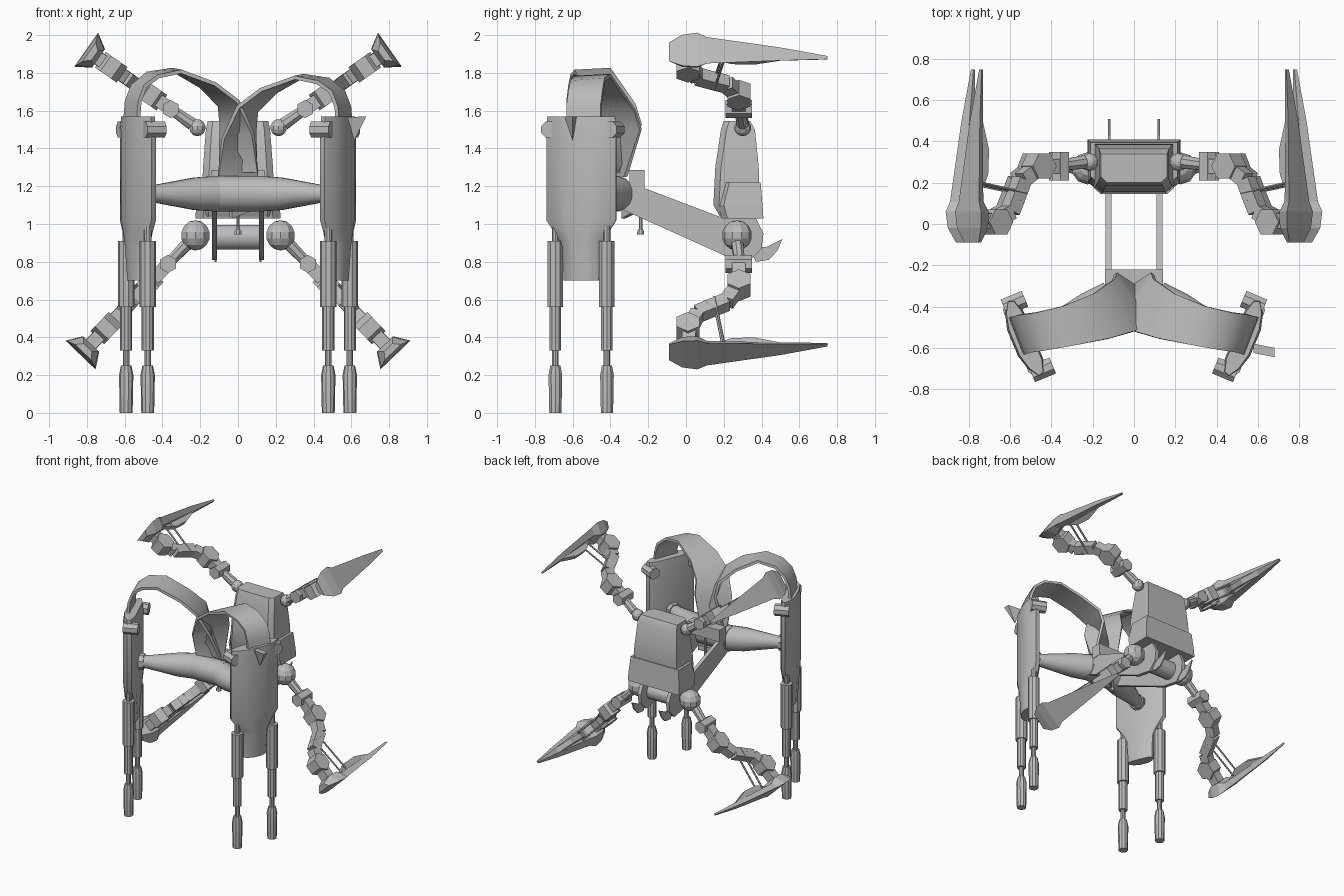
import bpy, bmesh, math
from mathutils import Vector as V

cube = bpy.data.objects.get("Cube")
if cube:
    bpy.data.objects.remove(cube, do_unlink=True)

grey = bpy.data.materials.new("plain_grey")
grey.use_nodes = True
grey.diffuse_color = (0.5, 0.5, 0.5, 1)
grey.node_tree.nodes["Principled BSDF"].inputs["Base Color"].default_value = (0.5, 0.5, 0.5, 1)


def finish(name, bm, smooth=False):
    bmesh.ops.recalc_face_normals(bm, faces=bm.faces)
    mesh = bpy.data.meshes.new(name)
    bm.to_mesh(mesh)
    bm.free()
    mesh.materials.append(grey)
    if smooth:
        mesh.polygons.foreach_set("use_smooth", [True] * len(mesh.polygons))
        mesh.set_sharp_from_angle(angle=math.radians(35))
    ob = bpy.data.objects.new(name, mesh)
    bpy.context.collection.objects.link(ob)
    return ob


def loft(name, rings, smooth=False):
    """Skin a list of closed rings and cap both ends."""
    bm = bmesh.new()
    vs = [[bm.verts.new(p) for p in r] for r in rings]
    n = len(vs[0])
    for a, b in zip(vs, vs[1:]):
        for i in range(n):
            j = (i + 1) % n
            bm.faces.new((a[i], a[j], b[j], b[i]))
    bm.faces.new(vs[0])
    bm.faces.new(vs[-1])
    return finish(name, bm, smooth)


def turned(name, a, b, profile, sides=12, smooth=True):
    """Round part along a-b; profile is (fraction, radius)."""
    a, b = V(a), V(b)
    d = b - a
    ref = V((0, 0, 1)) if abs(d.normalized().z) < 0.9 else V((1, 0, 0))
    e = d.cross(ref).normalized()
    f = d.normalized().cross(e)
    ang = [2 * math.pi * (i + 0.5) / sides for i in range(sides)]
    return loft(name, [[a + d * t + (e * math.cos(g) + f * math.sin(g)) * r for g in ang]
                       for t, r in profile], smooth)


def rod(name, a, b, r, sides=12, smooth=True):
    return turned(name, a, b, [(0, r), (1, r)], sides, smooth)


def beam(name, a, b, side, half_side, half_depth):
    """Square bar along a-b, with its side direction given."""
    a, b = V(a), V(b)
    w = (b - a).cross(side).normalized() * half_depth
    s = side * half_side
    return loft(name, [[p + s + w, p - s + w, p - s - w, p + s - w] for p in (a, b)])


def box(name, lo, hi):
    (a, b, c), (d, e, f) = lo, hi
    return loft(name, [[(a, b, z), (d, b, z), (d, e, z), (a, e, z)] for z in (c, f)])


def plate(name, x0, x1, outline):
    return loft(name, [[(x, y, z) for y, z in outline] for x in (x0, x1)])


def ball(name, c, r):
    bm = bmesh.new()
    bmesh.ops.create_uvsphere(bm, u_segments=10, v_segments=7, radius=r)
    bmesh.ops.translate(bm, verts=bm.verts, vec=c)
    return finish(name, bm)


# Torso: tapering shell above a wider lower block
def torso_ring(z, hw, front, back):
    c = hw * 0.82
    m = (front + back) / 2
    return [(-hw, back, z), (-hw, m, z), (-hw, front + 0.03, z), (-c, front, z),
            (c, front, z), (hw, front + 0.03, z), (hw, m, z), (hw, back, z)]


loft("torso_shell", [torso_ring(*r) for r in (
    (1.04, 0.19, 0.18, 0.37), (1.1, 0.195, 0.145, 0.39), (1.3, 0.185, 0.155, 0.385),
    (1.5, 0.17, 0.185, 0.365), (1.545, 0.16, 0.2, 0.34))], True)
loft("torso_lower_block", [torso_ring(*r) for r in (
    (1.03, 0.225, 0.19, 0.41), (1.1, 0.222, 0.17, 0.405), (1.22, 0.21, 0.2, 0.395))])

# Hip roller and the long swing beams carrying it
rod("hip_roller", (-0.11, 0.27, 0.93), (0.11, 0.27, 0.93), 0.068)
box("axle_bracket", (-0.14, -0.3, 1.19), (0.14, -0.22, 1.285))
rod("axle_middle", (-0.14, -0.37, 1.16), (0.14, -0.37, 1.16), 0.095, 16)
turned("hanging_pin", (0, -0.24, 0.945), (0, -0.24, 1.2),
       [(0, 0.02), (0.06, 0.02), (0.12, 0.01), (1, 0.01)], 8)
beam("small_lever", (-0.04, -0.33, 1.05), (0.07, -0.25, 1.09), V((0, 0, 1)), 0.02, 0.015)
beam_outline = [(-0.36, 1.09), (-0.3, 1.22), (-0.22, 1.19), (0.2, 1.03), (0.29, 1.055),
                (0.37, 1.03), (0.41, 0.95), (0.4, 0.87), (0.34, 0.81), (0.2, 0.835), (-0.3, 1.06)]
hook_outline = [(0.34, 0.87), (0.43, 0.88), (0.51, 0.92), (0.485, 0.86), (0.44, 0.81), (0.37, 0.8)]

# Straight frame of a pod: along its width, and outward
T = V((0.385, 0.923, 0))
O = V((0.923, -0.385, 0))
POD = V((0.535, -0.555, 0))
pod_section = [(-0.13, -0.05), (0.13, -0.05), (0.19, -0.03), (0.2, 0.0), (0.15, 0.035), (0.07, 0.058),
               (-0.07, 0.058), (-0.15, 0.035), (-0.2, 0.0), (-0.19, -0.03)]
strap_front = [(0.53, -0.63, 1.5), (0.52, -0.63, 1.62), (0.49, -0.62, 1.7), (0.42, -0.61, 1.75),
               (0.3, -0.59, 1.775), (0.12, -0.555, 1.71), (0.0, -0.52, 1.62), (-0.08, -0.46, 1.45),
               (-0.105, -0.37, 1.25)]
strap_rear = [(0.6, -0.45, 1.5), (0.59, -0.45, 1.62), (0.56, -0.44, 1.7), (0.48, -0.43, 1.765),
              (0.35, -0.4, 1.785), (0.2, -0.34, 1.7), (0.1, -0.27, 1.6), (0.09, -0.24, 1.5),
              (0.1, -0.32, 1.25)]


def arm(name, s, root, tip, ball_r):
    """Jointed limb from a ball on the body to a swept blade."""
    root, tip = V(root), V(tip)
    d = tip - root
    d.y = 0
    u = d.normalized()
    n = V((-u.z, 0, u.x))
    flip = lambda p: V((s * p.x, p.y, p.z))

    def at(t, y, side=0.0):
        p = root + d * t + n * side
        return flip(V((p.x, y, p.z)))

    nn = flip(n)
    y0 = root.y
    ball(name + "_ball", at(0, y0), ball_r)
    turned(name + "_neck", at(0.05, y0), at(0.24, 0.285), [(0, 0.035), (1, 0.028)], 8)
    rod(name + "_roll_joint", at(0.24, 0.21), at(0.24, 0.35), 0.048, 6, False)
    rod(name + "_hinge", at(0.42, 0.28, -0.05), at(0.42, 0.28, 0.05), 0.07, 6, False)
    path = [(0.24, 0.28), (0.42, 0.28), (0.56, 0.215), (0.62, 0.12), (0.66, 0.06), (0.78, 0.02), (0.95, 0.01)]
    for a, b in zip(path, path[1:]):
        beam(name + "_link", at(*a), at(*b), nn, 0.035, 0.036)
    rod(name + "_wrist_joint", at(0.78, 0.01, -0.05), at(0.78, 0.01, 0.05), 0.07, 6, False)
    for side in (-0.03, 0.03):
        rod(name + "_piston", at(0.55, 0.15, side), at(0.93, 0.2, side), 0.007, 6)
    # Blade: sections are y, inner and outer offset, inner and outer half width
    rings = []
    for y, i, o, wi, wo in ((-0.09, -0.05, -0.015, 0.03, 0.06), (-0.02, -0.075, 0, 0.055, 0.1),
                            (0.06, -0.075, 0.005, 0.06, 0.11), (0.11, -0.05, 0, 0.05, 0.085),
                            (0.5, -0.068, -0.035, 0.02, 0.042), (0.75, -0.08, -0.068, 0.004, 0.01)):
        ring = [tip + u * k + n * w for k, w in ((i, -wi), (i, wi), (o, wo), (o, -wo))]
        rings.append([flip(V((p.x, y, p.z))) for p in ring])
    loft(name + "_blade", rings)
    # Fin along the inner face of the blade
    fin = [(0.12, -0.045), (0.24, -0.1), (0.36, -0.105), (0.53, -0.06)]
    loft(name + "_fin", [[flip(V(((tip + u * k + n * w).x, y, (tip + u * k + n * w).z)))
                          for y, k in fin] for w in (-0.02, 0.02)])


for s, tag in ((1, "left"), (-1, "right")):
    m = lambda p: V((s * p[0], p[1], p[2]))
    pod = lambda t, o, z: m(POD + T * t + O * o + V((0, 0, z)))

    plate(tag + "_swing_beam", s * 0.11, s * 0.138, beam_outline)
    plate(tag + "_hook", s * 0.115, s * 0.125, hook_outline)

    # Leg pod, broad above and narrow below
    loft(tag + "_pod", [[pod(t * k, o * q, z) for t, o in pod_section]
                        for z, k, q in ((0.7, 0.5, 0.7), (0.88, 0.55, 0.9), (0.93, 0.68, 0.95),
                                        (1.02, 1, 1), (1.5, 1, 1), (1.57, 0.97, 0.85))], True)
    # Slanting axle half and its collar
    turned(tag + "_axle_cone", m((0.11, -0.37, 1.16)), pod(0, -0.04, 1.16),
           [(0, 0.095), (0.3, 0.088), (0.85, 0.048), (1, 0.048)], 16)
    rod(tag + "_axle_collar", pod(0, -0.085, 1.16), pod(0, -0.04, 1.16), 0.06, 8, False)

    # Two telescopic legs and two knobs on each pod
    for t in (-0.148, 0.148):
        turned(tag + "_leg", pod(t, 0, 0), pod(t, 0, 1),
               [(0, 0.034), (0.2, 0.038), (0.25, 0.028), (0.251, 0.018), (0.33, 0.018),
                (0.331, 0.032), (0.56, 0.032), (0.561, 0.043), (0.91, 0.043), (0.911, 0.02), (1, 0.02)], 10)
        k = 0.175 if t > 0 else -0.175
        rod(tag + "_knob", pod(k, -0.08, 1.5), pod(k, 0.03, 1.5), 0.045, 8, False)

    # Curved strap from pod to axle, crossing its twin
    lift = 1.0 if s > 0 else 1.018
    rings = []
    for i, (a, b) in enumerate(zip(strap_front, strap_rear)):
        a, b = V(a), V(b)
        j, k = max(i - 1, 0), min(i + 1, len(strap_front) - 1)
        along = V(strap_front[k]) + V(strap_rear[k]) - V(strap_front[j]) - V(strap_rear[j])
        thick = along.cross(b - a).normalized() * 0.01
        rings.append([V((s * p.x, p.y, p.z * lift)) for p in (a + thick, b + thick, b - thick, a - thick)])
    loft(tag + "_strap", rings, True)

    # Upper and lower limbs
    arm(tag + "_upper_arm", s, (0.215, 0.3, 1.51), (0.8, 0, 1.92), 0.045)
    arm(tag + "_lower_arm", s, (0.225, 0.27, 0.94), (0.83, 0, 0.31), 0.08)

# Single spike on one pod
loft("pod_spike", [[(0.58, y, 1.565), (0.68, y - 0.02, 1.57), (0.615, -0.6, 1.44)] for y in (-0.625, -0.58)])
